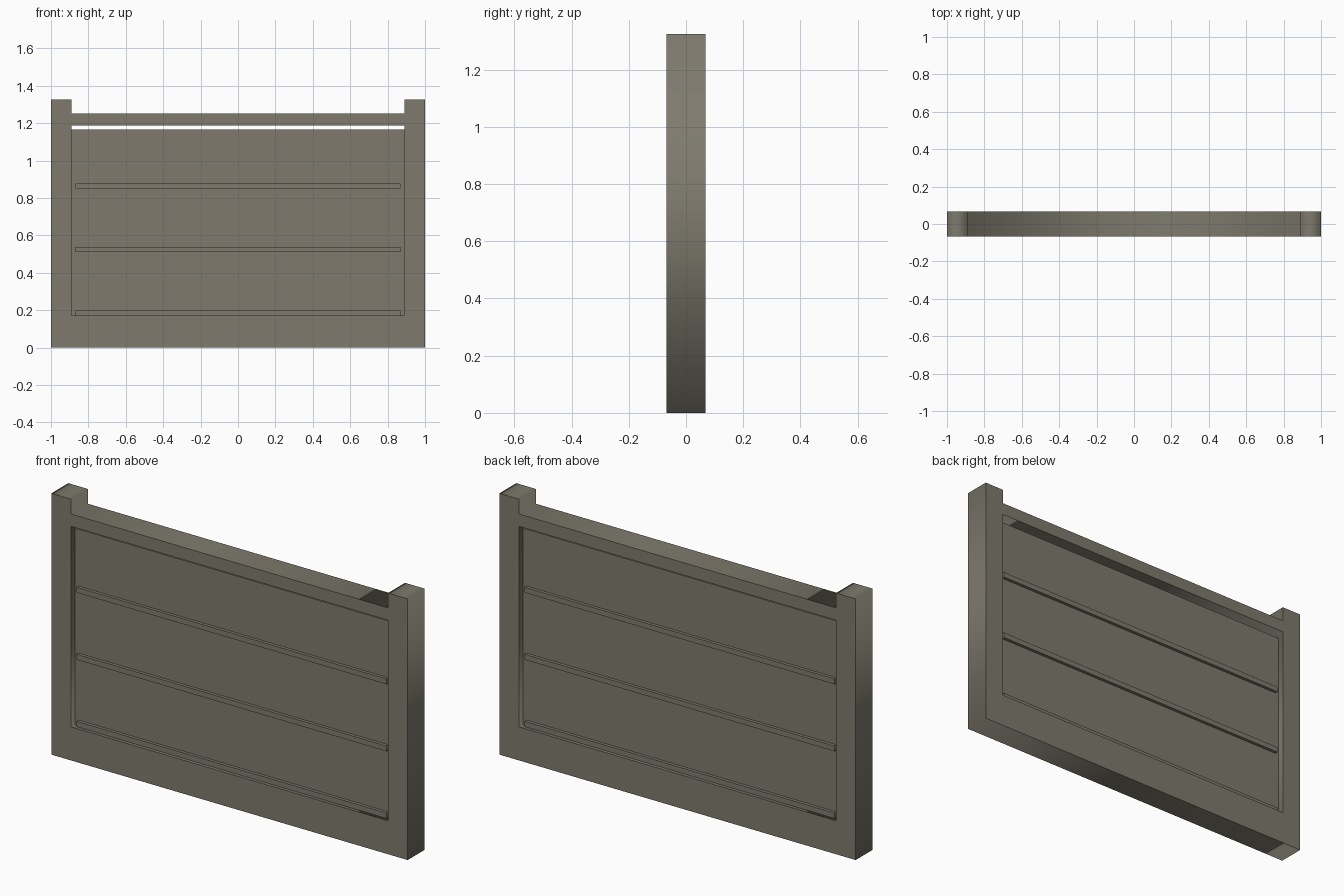
import bpy
import math

cube = bpy.data.objects.get("Cube")
if cube:
    bpy.data.objects.remove(cube, do_unlink=True)

# Weathered wood, one flat colour
COLOUR = (0.21, 0.195, 0.153, 1.0)
wood = bpy.data.materials.new("weathered_wood")
wood.use_nodes = True
wood.diffuse_color = COLOUR
bsdf = wood.node_tree.nodes["Principled BSDF"]
bsdf.inputs["Base Color"].default_value = COLOUR
bsdf.inputs["Roughness"].default_value = 0.9

# Main dimensions
HALF_WIDTH, POST_INNER = 1.0, 0.89
POST_TOP, RAIL_TOP, RAIL_BOTTOM = 1.325, 1.25, 1.187
SILL_TOP, PANEL_TOP = 0.17, 1.165
FRAME_HALF, PANEL_HALF, SLAT_HALF = 0.068, 0.035, 0.051
SLAT_HEIGHT, SLAT_SPACING = 0.027, 0.34


def box(name, half_x, half_y, bottom, top):
    bpy.ops.mesh.primitive_cube_add(size=1, location=(0, 0, (bottom + top) / 2))
    obj = bpy.context.object
    obj.name = name
    obj.scale = (2 * half_x, 2 * half_y, top - bottom)
    bpy.ops.object.transform_apply(location=False, rotation=False, scale=True)
    obj.data.materials.append(wood)
    return obj


def extruded_profile(name, loops, half_depth):
    """Fill closed x-z outlines (inner loops become holes) and extrude along y."""
    curve = bpy.data.curves.new(name, "CURVE")
    curve.dimensions = "2D"
    curve.fill_mode = "BOTH"
    curve.extrude = half_depth
    for loop in loops:
        spline = curve.splines.new("POLY")
        spline.points.add(len(loop) - 1)
        for point, (x, z) in zip(spline.points, loop):
            point.co = (x, z, 0, 1)
        spline.use_cyclic_u = True
    obj = bpy.data.objects.new(name, curve)
    bpy.context.collection.objects.link(obj)
    obj.rotation_euler.x = math.pi / 2
    bpy.ops.object.select_all(action="DESELECT")
    obj.select_set(True)
    bpy.context.view_layer.objects.active = obj
    bpy.ops.object.convert(target="MESH")
    obj = bpy.context.object
    obj.data.materials.clear()
    obj.data.materials.append(wood)
    return obj


# Frame: two tall posts, top rail and sill around one opening
right_half = [(HALF_WIDTH, 0), (HALF_WIDTH, POST_TOP),
              (POST_INNER, POST_TOP), (POST_INNER, RAIL_TOP)]
outline = right_half + [(-x, z) for x, z in reversed(right_half)]
opening = [(-POST_INNER, SILL_TOP), (-POST_INNER, RAIL_BOTTOM),
           (POST_INNER, RAIL_BOTTOM), (POST_INNER, SILL_TOP)]
extruded_profile("frame", [outline, opening], FRAME_HALF)

# Recessed panel, with a narrow gap under the top rail
box("panel", POST_INNER, PANEL_HALF, SILL_TOP, PANEL_TOP)

# Horizontal slats standing proud on both faces of the panel
for i, level in enumerate(("lower", "middle", "upper")):
    z = SILL_TOP + i * SLAT_SPACING
    box(level + "_slat", 0.87, SLAT_HALF, z, z + SLAT_HEIGHT)
